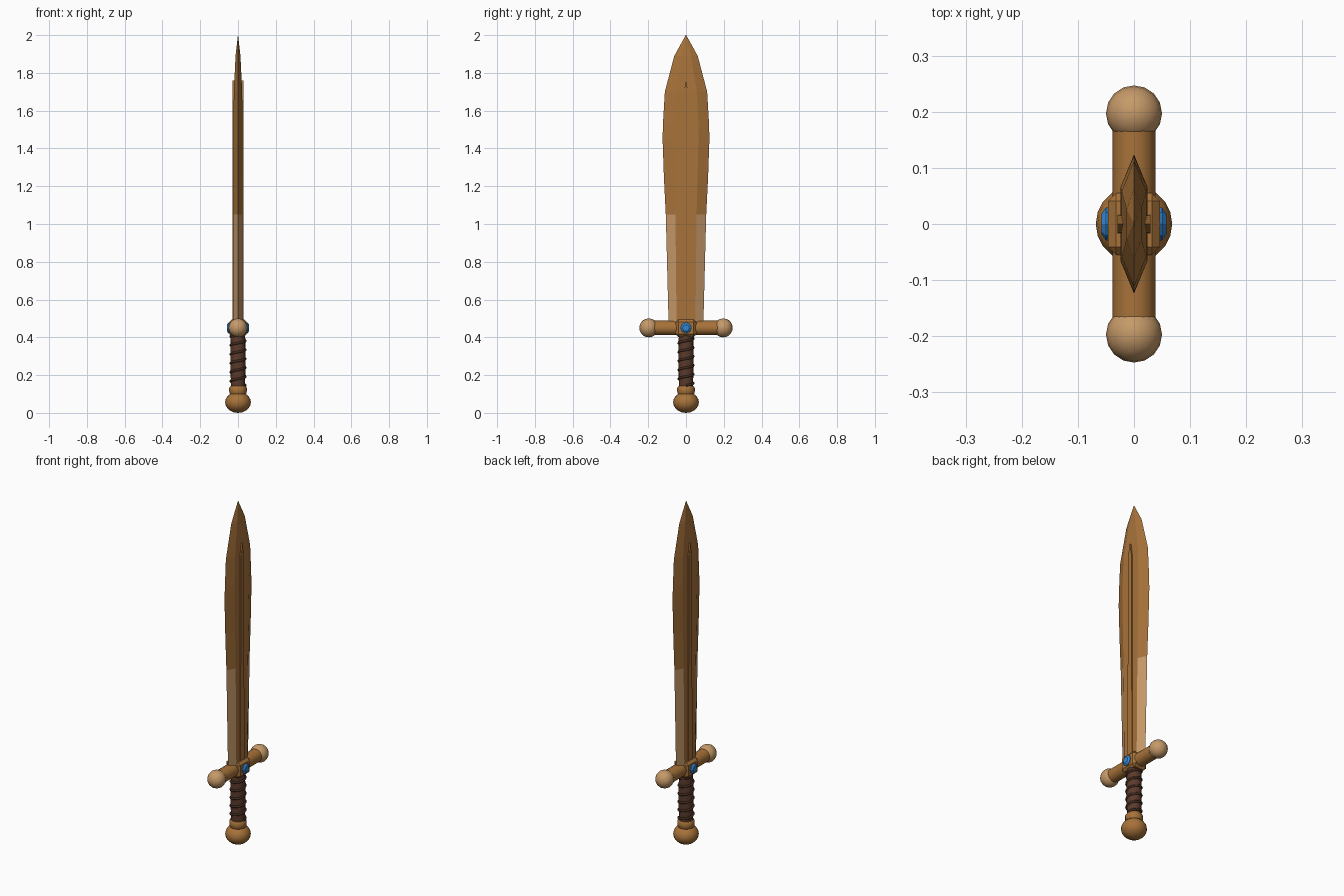
import bpy, bmesh, math
from mathutils import Matrix

if "Cube" in bpy.data.objects:
    bpy.data.objects.remove(bpy.data.objects["Cube"])


def material(name, rgb):
    m = bpy.data.materials.new(name)
    m.diffuse_color = (*rgb, 1)
    m.use_nodes = True
    m.node_tree.nodes["Principled BSDF"].inputs["Base Color"].default_value = m.diffuse_color
    return m


BROWN = material("bronze brown", (0.39, 0.17, 0.042))
TAN = material("light tan", (0.56, 0.32, 0.14))
GRIP = material("dark leather", (0.105, 0.043, 0.024))
WRAP = material("darker cord", (0.055, 0.025, 0.014))
BLUE = material("blue gem", (0.035, 0.25, 0.68))


def finish(name, bm, mats, smooth=None):
    bmesh.ops.recalc_face_normals(bm, faces=bm.faces)
    me = bpy.data.meshes.new(name)
    bm.to_mesh(me)
    bm.free()
    ob = bpy.data.objects.new(name, me)
    bpy.context.collection.objects.link(ob)
    for m in mats:
        me.materials.append(m)
    if smooth:
        bpy.ops.object.select_all(action='DESELECT')
        ob.select_set(True)
        bpy.context.view_layer.objects.active = ob
        bpy.ops.object.shade_smooth_by_angle(angle=math.radians(smooth))
    return ob


def loft(bm, rings, cap=True):
    """Join equal rings of points into a closed skin."""
    rows = [[bm.verts.new(p) for p in r] for r in rings]
    n = len(rows[0])
    for a, b in zip(rows, rows[1:]):
        for i in range(n):
            j = (i + 1) % n
            bm.faces.new((a[i], a[j], b[j], b[i]))
    if cap:
        bm.faces.new(rows[0])
        bm.faces.new(rows[-1])
    return rows


def lathe(name, profile, mat, n=16, matrix=Matrix(), smooth=40):
    """Turn (radius, height) points around the z axis."""
    bm = bmesh.new()
    loft(bm, [[(r * math.cos(2 * math.pi * i / n), r * math.sin(2 * math.pi * i / n), h)
               for i in range(n)] for r, h in profile])
    bmesh.ops.remove_doubles(bm, verts=bm.verts, dist=1e-5)
    bm.transform(matrix)
    return finish(name, bm, [mat], smooth)


# Blade: six-sided section, (height, half width, flat half width, half thickness)
stations = [(0.47, 0.092, 0.05, 0.024), (1.05, 0.107, 0.056, 0.024), (1.25, 0.117, 0.061, 0.024),
            (1.45, 0.124, 0.066, 0.024), (1.53, 0.122, 0.066, 0.024), (1.70, 0.112, 0.058, 0.022),
            (1.89, 0.062, 0.026, 0.013), (2.0, 0.001, 0.0005, 0.0005)]
bm = bmesh.new()
loft(bm, [[(0, -w, z), (t, -f, z), (t, f, z), (0, w, z), (-t, f, z), (-t, -f, z)]
          for z, w, f, t in stations])
for f in bm.faces:
    c = f.calc_center_median()
    # pale cutting bevels on the lower half
    f.material_index = 1 if 0.48 < c.z < 1.05 and abs(c.y) > 0.05 else 0
finish("blade", bm, [BROWN, TAN])

# Raised central rib with a pointed end on each blade face
for s, side in ((1, "right"), (-1, "left")):
    bm = bmesh.new()
    outline = [(-0.017, 0.47), (0.017, 0.47), (0.015, 1.68), (0, 1.76), (-0.015, 1.68)]
    loft(bm, [[(s * x, y, z) for y, z in outline] for x in (0.015, 0.029)])
    finish("blade_rib_" + side, bm, [BROWN])

# Crossguard bar along y, with a bevelled centre block
to_y = Matrix.Translation((0, 0, 0.45)) @ Matrix.Rotation(math.radians(-90), 4, 'X')
lathe("guard_bar", [(0.038, -0.17), (0.038, 0.17)], BROWN, 16, to_y)

bm = bmesh.new()
bmesh.ops.create_cube(bm, size=1, matrix=Matrix.Translation((0, 0, 0.449))
                      @ Matrix.Diagonal((0.092, 0.11, 0.092, 1)))
bmesh.ops.bevel(bm, geom=bm.edges[:], offset=0.014, segments=1, affect='EDGES')
finish("guard_block", bm, [BROWN])

# Guard end balls
for s, side in ((1, "back"), (-1, "front")):
    bm = bmesh.new()
    bmesh.ops.create_uvsphere(bm, u_segments=16, v_segments=10, radius=0.05,
                              matrix=Matrix.Translation((0, s * 0.197, 0.45)))
    finish("guard_ball_" + side, bm, [TAN], 40)

# Faceted gems on both faces of the block
for s, side in ((1, "right"), (-1, "left")):
    to_x = Matrix.Translation((0, 0, 0.45)) @ Matrix.Rotation(math.radians(90 * s), 4, 'Y')
    lathe("gem_" + side, [(0.029, 0.04), (0.029, 0.05), (0.018, 0.058)], BLUE, 8, to_x, None)

# Grip core
lathe("grip", [(0.036, 0.12), (0.039, 0.2), (0.04, 0.3), (0.038, 0.42)], GRIP, 16)

# Cord spiralling around the grip
bm = bmesh.new()
turns, steps, rings = 5.5, 16, []
total = int(turns * steps)
for i in range(total + 1):
    a = 2 * math.pi * i / steps
    z = 0.145 + 0.26 * i / total
    ring = []
    for k in range(6):
        b = 2 * math.pi * k / 6
        r = 0.039 + 0.007 * math.cos(b)
        ring.append((r * math.cos(a), r * math.sin(a), z + 0.007 * math.sin(b)))
    rings.append(ring)
loft(bm, rings)
finish("grip_cord", bm, [WRAP], 65)

# Pommel and its collar
lathe("pommel_collar", [(0.038, 0.095), (0.046, 0.105), (0.047, 0.132), (0.04, 0.142)], BROWN, 16)
lathe("pommel", [(0.0001 + 0.068 * math.sin(math.pi * i / 10),
                  0.056 - 0.056 * math.cos(math.pi * i / 10)) for i in range(11)], BROWN, 20)
